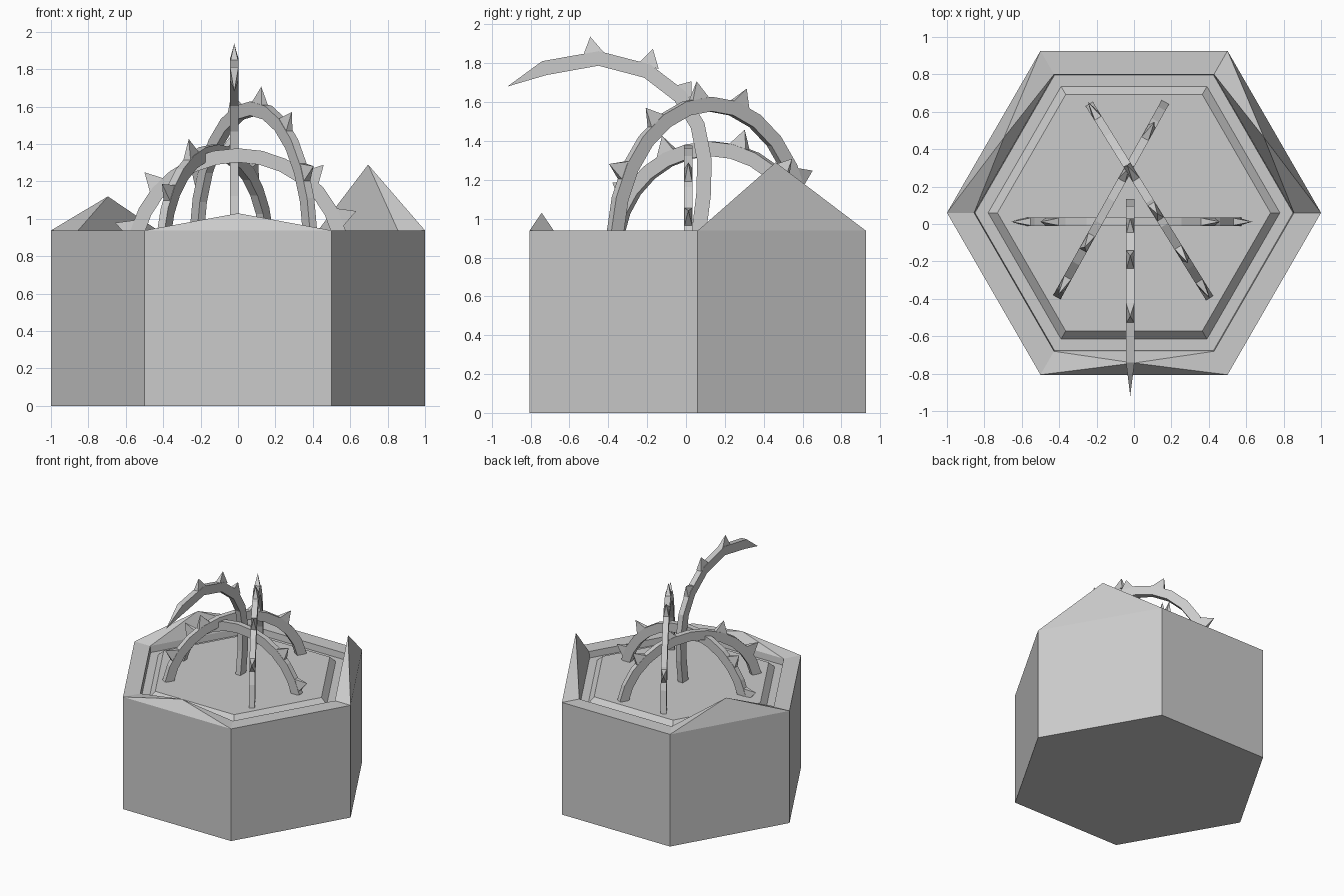
import bpy, bmesh
from math import sin, cos, radians, hypot
from mathutils import Vector

if "Cube" in bpy.data.objects:
    bpy.data.objects.remove(bpy.data.objects["Cube"])

CY = 0.06      # hexagon centre in y
TOP = 0.938    # rim height


def finish(bm, name):
    bmesh.ops.recalc_face_normals(bm, faces=bm.faces)
    me = bpy.data.meshes.new(name)
    bm.to_mesh(me)
    bm.free()
    ob = bpy.data.objects.new(name, me)
    bpy.context.collection.objects.link(ob)
    return ob


def hex_ring(bm, r, z):
    return [bm.verts.new((r * cos(radians(60 * i)), CY + r * sin(radians(60 * i)), z))
            for i in range(6)]


# Planter: hexagonal block, rim, shallow groove and raised inner bed
bm = bmesh.new()
rings = [hex_ring(bm, r, z) for r, z in
         [(1, 0), (1, TOP), (0.855, TOP), (0.85, 0.885), (0.78, 0.885), (0.73, 0.932)]]
bm.faces.new(rings[0][::-1])
bm.faces.new(rings[-1])
peaks = {0: 1.29, 2: 1.12, 4: 1.03}   # rim sides raised to a peak
for k in range(5):
    for i in range(6):
        j = (i + 1) % 6
        quad = [rings[k][i], rings[k][j], rings[k + 1][j], rings[k + 1][i]]
        if k == 1 and i in peaks:
            c = sum((v.co for v in quad), Vector()) / 4
            apex = bm.verts.new((c.x, c.y, peaks[i]))
            for a in range(4):
                bm.faces.new((quad[a], quad[(a + 1) % 4], apex))
        else:
            bm.faces.new(quad)
finish(bm, "hexagonal_planter")


def tendril(name, origin, direction, path, thorns, depth=0.075, width=0.045, pointed=False):
    """Rectangular stem along a (u, z) path in a vertical plane, thorns on its outer side."""
    bm = bmesh.new()
    d = Vector((direction[0], direction[1], 0)).normalized()
    side = Vector((-d.y, d.x, 0))
    base = Vector((origin[0], origin[1], 0))
    pts = [base + d * u + Vector((0, 0, z)) for u, z in path]
    n = len(pts)

    def frame(i):
        t = (pts[min(i + 1, n - 1)] - pts[max(i - 1, 0)]).normalized()
        return t, Vector((0, 0, 1)) * t.dot(d) - d * t.z

    last = None
    for i, p in enumerate(pts):
        nrm = frame(i)[1]
        if pointed and i == n - 1:
            tip = bm.verts.new(p)
            for a in range(4):
                bm.faces.new((last[a], last[(a + 1) % 4], tip))
            break
        ring = [bm.verts.new(p + side * (sx * width / 2) + nrm * (sn * depth / 2))
                for sx, sn in ((-1, -1), (1, -1), (1, 1), (-1, 1))]
        if last:
            for a in range(4):
                b = (a + 1) % 4
                bm.faces.new((last[a], last[b], ring[b], ring[a]))
        else:
            bm.faces.new(ring)
        last = ring
    if not pointed:
        bm.faces.new(last)
    # Thorns: four-sided pyramids at fractional positions along the path
    for f, h in thorns:
        x = f * (n - 1)
        i = min(int(x), n - 2)
        p = pts[i].lerp(pts[i + 1], x - i)
        t = (pts[i + 1] - pts[i]).normalized()
        nrm = Vector((0, 0, 1)) * t.dot(d) - d * t.z
        foot = p + nrm * (depth / 2 - 0.012)
        q = [bm.verts.new(foot + t * (a * 0.055) + side * (b * width / 2))
             for a, b in ((-1, -1), (1, -1), (1, 1), (-1, 1))]
        apex = bm.verts.new(foot + nrm * (h + 0.012))
        bm.faces.new(q)
        for a in range(4):
            bm.faces.new((q[a], q[(a + 1) % 4], apex))
    finish(bm, name)


def arch(name, foot_a, foot_b, rise, angles, n=12, start=5):
    """Elliptical arch between two feet; thorn angles measured from foot_b."""
    ax, ay = foot_a
    bx, by = foot_b
    half = hypot(bx - ax, by - ay) / 2
    span = 180 - 2 * start
    path = []
    for i in range(n + 1):
        a = radians(180 - start - span * i / n)
        path.append((half * cos(a) / cos(radians(start)),
                     0.925 + rise * (sin(a) - sin(radians(start))) / (1 - sin(radians(start)))))
    thorns = [((180 - start - a) / span, 0.09) for a in angles]
    tendril(name, ((ax + bx) / 2, (ay + by) / 2), (bx - ax, by - ay), path, thorns)


# Three crossing arches
arch("wide_arch", (-0.54, 0.012), (0.54, 0.012), 0.415, (165, 138, 48, 22), start=14)
arch("tall_arch", (-0.22, 0.61), (0.385, -0.365), 0.665, (152, 107, 84, 58, 31))
arch("low_arch", (0.15, 0.62), (-0.395, -0.36), 0.435, (133, 106, 64, 33), start=10)

# Tall tendril curling forward to a point
tendril("curling_tendril", (-0.02, 0), (0, -1),
        [(-0.065, 0.92), (-0.09, 1.12), (-0.095, 1.3), (-0.06, 1.48), (0.03, 1.63),
         (0.2, 1.76), (0.45, 1.825), (0.73, 1.775), (0.92, 1.68)],
        [(0.5, 0.06), (0.625, 0.08), (0.76, 0.08)], pointed=True)
